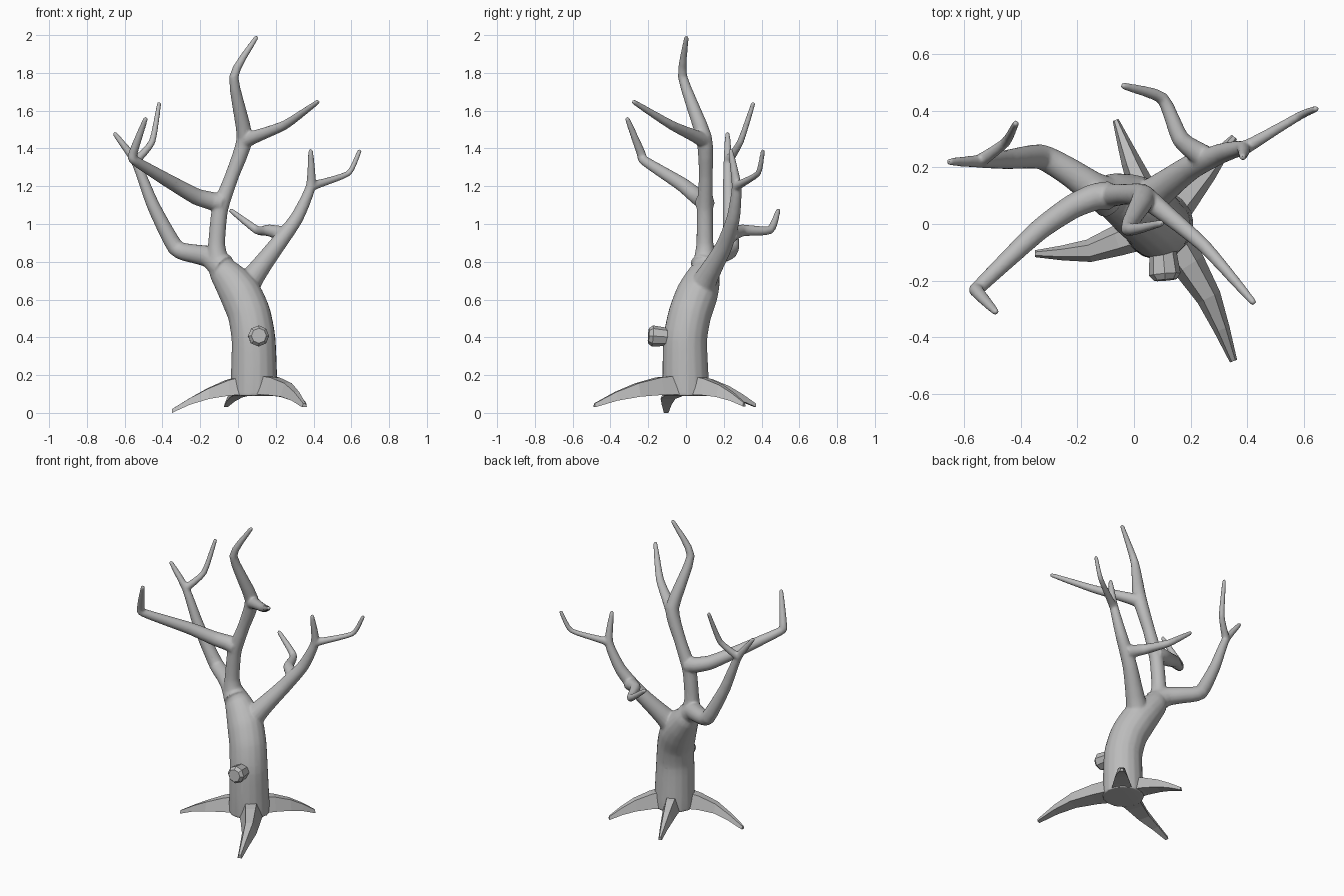
import bpy, bmesh, math
from mathutils import Vector

if "Cube" in bpy.data.objects:
    bpy.data.objects.remove(bpy.data.objects["Cube"])

bark = bpy.data.materials.new("grey bark")
bark.diffuse_color = (0.5, 0.5, 0.5, 1)
bark.use_nodes = True
bark.node_tree.nodes["Principled BSDF"].inputs["Base Color"].default_value = bark.diffuse_color


def finish(name, bm):
    bmesh.ops.recalc_face_normals(bm, faces=bm.faces)
    me = bpy.data.meshes.new(name)
    bm.to_mesh(me)
    bm.free()
    me.materials.append(bark)
    ob = bpy.data.objects.new(name, me)
    bpy.context.collection.objects.link(ob)
    return ob


def skin_rings(bm, rings):
    n = len(rings[0])
    for a, b in zip(rings, rings[1:]):
        for i in range(n):
            j = (i + 1) % n
            bm.faces.new((a[i], a[j], b[j], b[i]))
    bm.faces.new(rings[0])
    bm.faces.new(rings[-1])


def spline(pts, steps=4):
    """Smooth path through points of any dimension, with crisp elbows."""
    p = [Vector(q) for q in pts]
    p = [p[0] * 2 - p[1]] + p + [p[-1] * 2 - p[-2]]
    out = []
    for a, b, c, d in zip(p, p[1:], p[2:], p[3:]):
        for k in range(steps):
            t = k / steps
            m0, m1 = (c - a) * 0.3, (d - b) * 0.3
            out.append(b * (2*t**3 - 3*t*t + 1) + m0 * (t**3 - 2*t*t + t)
                       + c * (3*t*t - 2*t**3) + m1 * (t**3 - t*t))
    return out + [p[-2]]


def tube(name, centres, radii, sides, start=None):
    """Sweep a circle of changing radius along a path."""
    bm = bmesh.new()
    rings, u = [], None
    last = len(centres) - 1
    for i, (c, r) in enumerate(zip(centres, radii)):
        t = (centres[min(i + 1, last)] - centres[max(i - 1, 0)]).normalized()
        if i == 0 and start:
            t = Vector(start)
        u = u or t.orthogonal()
        u = (u - t * u.dot(t)).normalized()
        v = t.cross(u)
        rings.append([bm.verts.new(c + r * (math.cos(a) * u + math.sin(a) * v))
                      for a in (2 * math.pi * k / sides for k in range(sides))])
    skin_rings(bm, rings)
    return finish(name, bm)


def round_tip(centres, radii):
    d, end, r = (centres[-1] - centres[-2]).normalized(), centres[-1], radii[-1]
    return centres + [end + d * r * .6, end + d * r], radii + [r * .85, r * .4]


limbs = []


def branch(name, thick, thin, collar, *pts):
    """Tapered limb whose root flares into its parent."""
    path = spline(pts)
    dist = [0]
    for a, b in zip(path, path[1:]):
        dist.append(dist[-1] + (b - a).length)
    radii = [thin + (thick - thin) * (1 - s / dist[-1]) ** .8 + collar * math.exp(-s / .09)
             for s in dist]
    limbs.append(tube(name, *round_tip(path, radii), 16))


def root(name, width, droop, base, mid, tip):
    """Flat-sided root that narrows and droops to its tip."""
    bm = bmesh.new()
    base, mid, tip = Vector((*base, 0)), Vector((*mid, 0)), Vector(tip)
    low, tip = tip.z, Vector((*tip.xy, 0))
    path = spline((base, mid, tip), 2)
    rings = []
    for i, c in enumerate(path):
        t = i / (len(path) - 1)
        d = path[min(i + 1, len(path) - 1)] - path[max(i - 1, 0)]
        side = Vector((-d.y, d.x, 0)).normalized() * width * (1 - .82 * t)
        top = .2 - (.18 - low) * t ** droop
        bottom = .098 - (.098 - low) * t ** (droop + .7)
        rings.append([bm.verts.new(c + side * s + Vector((0, 0, z)))
                      for s, z in ((-1, bottom), (1, bottom), (.5, top), (-.5, top))])
    skin_rings(bm, rings)
    finish(name, bm)


# Trunk running on into the main leader: x, y, z, radius
path = spline([
    (.085, 0, .09, .126), (.083, -.005, .38, .117), (.06, .02, .52, .114),
    (.018, .055, .62, .112), (-.025, .08, .685, .1), (-.075, .1, .75, .08),
    (-.108, .1, .82, .058), (-.113, .1, .9, .045), (-.095, .1, 1.08, .043),
    (-.03, .105, 1.26, .037), (.035, .095, 1.46, .042), (-.022, -.018, 1.78, .025),
    (.095, .002, 1.985, .013)])
trunk = tube("trunk", *round_tip([q.xyz for q in path], [q.w for q in path]), 18,
             start=(0, 0, 1))

# Branches, each starting inside its parent
branch("upper_right_branch", .033, .013, .01,
       (.03, .1, 1.44), (.09, .055, 1.462), (.25, -.08, 1.525), (.42, -.275, 1.645))
branch("front_left_branch", .048, .013, .004,
       (-.085, .1, 1.11), (-.14, .095, 1.122), (-.22, .06, 1.145), (-.34, -.025, 1.212),
       (-.545, -.22, 1.335), (-.555, -.238, 1.375), (-.49, -.31, 1.555))
branch("left_branch", .055, .013, .02,
       (-.08, .09, .77), (-.15, .13, .825), (-.23, .185, .842), (-.33, .238, .875),
       (-.45, .228, 1.1), (-.54, .222, 1.325), (-.65, .22, 1.475))
branch("left_twig", .02, .012, .005,
       (-.545, .222, 1.33), (-.455, .288, 1.435), (-.418, .355, 1.635))
branch("right_branch", .06, .013, .035,
       (.015, .06, .6), (.065, .1, .7), (.2, .2, .88), (.31, .25, 1.03),
       (.385, .268, 1.2), (.385, .237, 1.385))
branch("right_twig", .019, .012, .008,
       (.38, .265, 1.195), (.42, .285, 1.21), (.585, .382, 1.268), (.643, .407, 1.385))
branch("back_branch", .032, .013, .012,
       (.25, .235, .945), (.165, .3, .966), (.1, .445, .968), (-.035, .488, 1.07))

# Fuse the limbs into the trunk so that the forks blend
bpy.ops.object.select_all(action='DESELECT')
for ob in limbs + [trunk]:
    ob.select_set(True)
bpy.context.view_layer.objects.active = trunk
bpy.ops.object.join()
fuse = trunk.modifiers.new("fuse", 'REMESH')
fuse.mode, fuse.voxel_size = 'VOXEL', .006
soften = trunk.modifiers.new("soften", 'SMOOTH')
soften.factor, soften.iterations = .5, 10
thin = trunk.modifiers.new("thin", 'DECIMATE')
thin.ratio = .2
for name in ("fuse", "soften", "thin"):
    bpy.ops.object.modifier_apply(modifier=name)
trunk.name = "trunk_and_branches"
bpy.ops.object.shade_smooth_by_angle(angle=math.radians(45))

# Sawn-off knot on the front of the trunk
tube("knot", [Vector((.1 + .01 * k, -.07 - .12 * k, .4 + .008 * k)) for k in (0, .4, .9, 1.07)],
     (.045, .05, .056, .04), 8)

# Roots
root("front_right_root", .075, 1.8, (.12, -.03), (.265, -.26), (.352, -.485, .03))
root("left_root", .068, 1.35, (.04, -.02), (-.16, -.095), (-.35, -.105, 0))
root("back_root", .06, 1.4, (.065, .04), (-.01, .22), (-.065, .368, .03))
root("back_right_root", .068, 1.5, (.12, .03), (.255, .185), (.355, .308, .035))
